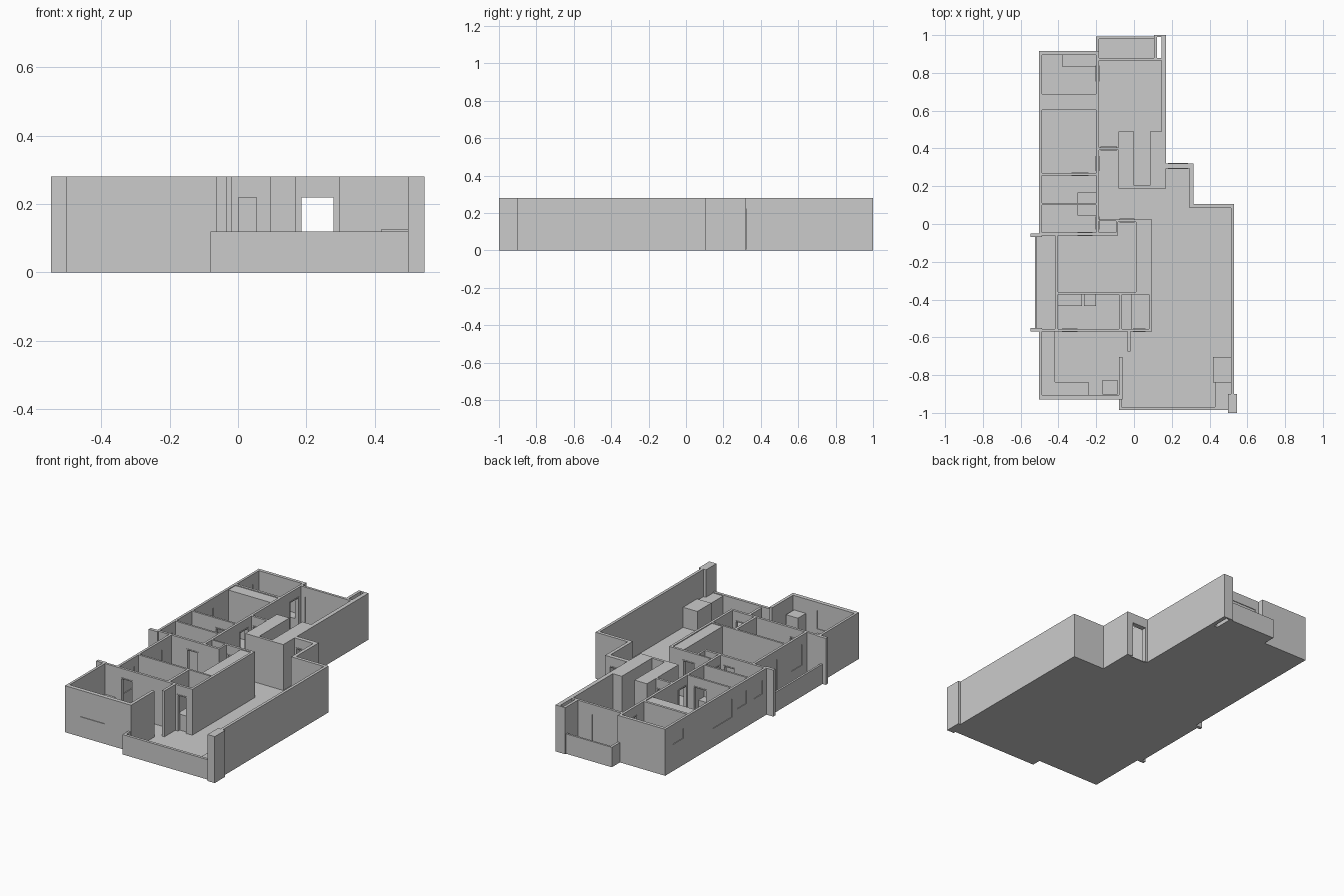
import bpy, bmesh

if "Cube" in bpy.data.objects:
    bpy.data.objects.remove(bpy.data.objects["Cube"])

H = 0.28      # wall height
F = 0.004     # floor thickness
D = 0.225     # door head height
L = 0.12      # parapet height


def add_boxes(name, boxes):
    """One object made of axis-aligned boxes (x0, x1, y0, y1, z0, z1)."""
    bm = bmesh.new()
    for x0, x1, y0, y1, z0, z1 in boxes:
        vs = bmesh.ops.create_cube(bm, size=1)["verts"]
        for v in vs:
            v.co.x = x1 if v.co.x > 0 else x0
            v.co.y = y1 if v.co.y > 0 else y0
            v.co.z = z1 if v.co.z > 0 else z0
    me = bpy.data.meshes.new(name)
    bm.to_mesh(me)
    bm.free()
    ob = bpy.data.objects.new(name, me)
    bpy.context.collection.objects.link(ob)
    return ob


def wall(name, x0, x1, y0, y1, openings=(), top=H):
    """Straight wall; openings (start, end, sill, head, paned) run along its length."""
    along_x = (x1 - x0) > (y1 - y0)
    boxes, panes, jambs = [], [], []

    def piece(a, b, z0, z1, inset=0.0):
        if along_x:
            return (a, b, y0 + inset, y1 - inset, z0, z1)
        return (x0 + inset, x1 - inset, a, b, z0, z1)

    pos, end = (x0, x1) if along_x else (y0, y1)
    for a, b, sill, head, paned in sorted(openings):
        boxes.append(piece(pos, a, 0, top))
        boxes.append(piece(a, b, head, top))
        if sill > 0:
            boxes.append(piece(a, b, 0, sill))
        if paned:
            panes.append(piece(a, b, max(sill, F), head, 0.004))
        else:
            for s, e in ((a, a + .006), (b - .006, b)):
                jambs.append(piece(s, e, F, head, -0.003))
            jambs.append(piece(a + .006, b - .006, head - .006, head, -0.003))
        pos = b
    boxes.append(piece(pos, end, 0, top))
    add_boxes(name, boxes)
    if panes:
        add_boxes(name + "_pane", panes)
    if jambs:
        add_boxes(name + "_door_frame", jambs)


def door(a, b):
    return (a, b, 0, D, False)


def window(a, b, sill=0.12, head=0.23):
    return (a, b, sill, head, True)


# floor slab from the plan outline
outline = [(-.49, -.92), (-.07, -.92), (-.07, -.975), (.52, -.975), (.52, .09), (.305, .09),
           (.305, .31), (.155, .31), (.155, .88), (.11, .88), (.11, .985), (-.19, .985),
           (-.19, .9), (-.49, .9), (-.49, -.055), (-.52, -.055), (-.52, -.56), (-.49, -.56)]
bm = bmesh.new()
face = bm.faces.new([bm.verts.new((x, y, 0)) for x, y in outline])
ext = bmesh.ops.extrude_face_region(bm, geom=[face])["geom"]
bmesh.ops.translate(bm, vec=(0, 0, F), verts=[g for g in ext if isinstance(g, bmesh.types.BMVert)])
bmesh.ops.recalc_face_normals(bm, faces=bm.faces)
me = bpy.data.meshes.new("floor")
bm.to_mesh(me)
bm.free()
bpy.context.collection.objects.link(bpy.data.objects.new("floor", me))

# outer walls, left wing at the back
wall("back_left_wall", -.502, -.185, .895, .915)
wall("left_wall", -.502, -.487, -.05, .895,
     [window(.74, .84, .16, .22), window(.28, .46, .11, .22),
      window(.14, .225, .14, .22), window(-.01, .07, .14, .22)])
# outer walls on the right, stepping outwards
wall("back_balcony_wall", -.185, .145, .865, .88, [(-.16, .01, 0, .22, True)])
wall("back_right_wall", .145, .17, .32, 1.0)
wall("entry_wall", .145, .315, .295, .32, [door(.18, .285)])
wall("entry_side_wall", .295, .315, .105, .295)
wall("living_back_wall", .295, .53, .085, .105)
wall("living_right_wall", .513, .53, -.9, .085)
wall("front_column", .497, .545, -1.0, -.9)
# hollow shaft beside the back balcony
add_boxes("balcony_shaft", [(.105, .122, .88, 1.0, 0, H), (.122, .145, .99, 1.0, 0, H)])
# front left room
wall("front_wall", -.502, -.062, -.93, -.905, [window(-.4, -.24)])
wall("front_left_wall", -.502, -.487, -.905, -.555)
wall("front_room_right_wall", -.08, -.062, -.905, -.705)
# low balcony parapets
wall("front_parapet", -.08, .5, -.985, -.968, top=L)
wall("front_parapet_return", -.08, -.066, -.968, -.93, top=L)
wall("back_parapet", -.2, .105, .98, .992, top=L)
wall("back_parapet_return", -.2, -.185, .915, .98, top=L)
wall("left_parapet", -.525, -.513, -.55, -.065, top=L)
# left balcony fins and wall
wall("balcony_fin_back", -.547, -.487, -.07, -.05)
wall("balcony_fin_front", -.547, -.487, -.57, -.55)
wall("left_balcony_wall", -.417, -.402, -.555, -.06,
     [(-.27, -.15, 0, D, True), (-.51, -.41, .1, D, True)])

# partitions across the left wing
wall("partition_a", -.487, -.2, .672, .687)
wall("partition_b", -.487, -.2, .258, .27, [door(-.33, -.24)])
wall("partition_c", -.487, -.2, .1, .112)
wall("partition_d", -.487, -.085, -.06, -.045, [door(-.3, -.22)])
wall("corridor_wall", -.2, -.185, -.045, .895,
     [door(-.03, .04), door(.28, .36), door(.755, .84)])
wall("corridor_cross_wall", -.185, -.083, .392, .406, [door(-.178, -.09)])
# wardrobe recess at the centre
wall("recess_left_wall", -.083, -.069, .2, .49)
wall("recess_front_wall", -.083, .17, .188, .204)
wall("recess_right_wall", .155, .17, .204, .32)
# central rooms
wall("corridor_end_side", -.096, -.084, -.045, .025)
wall("corridor_end_wall", -.185, -.096, .015, .025)
wall("central_back_wall", -.084, .095, .01, .025, [door(-.078, .003)])
wall("central_right_wall", .08, .095, -.57, .01)
wall("central_cross_wall", -.402, .08, -.373, -.361)
wall("bath_divider", -.08, -.064, -.555, -.373)
wall("central_front_wall", -.487, .08, -.57, -.555, [door(-.38, -.3), door(-.005, .06)])
wall("hall_stub", -.034, -.018, -.675, -.57)

# full height wardrobes
add_boxes("wardrobe_centre", [(.01, .08, -.361, .01, F, .275)])
add_boxes("wardrobe_left_wing", [(-.487, -.2, .603, .672, F, .275)])
add_boxes("recess_wardrobes", [(-.069, .0, .204, .49, F, H), (.085, .155, .204, .49, F, H)])
# kitchen counter and refrigerator in the front left room
add_boxes("kitchen_counter", [(-.487, -.418, -.905, -.57, F, .095),
                              (-.418, -.242, -.905, -.836, F, .095)])
add_boxes("refrigerator", [(-.168, -.088, -.902, -.826, F, .195)])
# living room cabinets
add_boxes("living_cabinets", [(.418, .513, -.838, -.705, F, .125),
                              (.43, .513, -.968, -.838, F, .115)])
# bathroom counters
add_boxes("bath_counters", [(-.38, -.2, .835, .895, F, .09),
                            (-.3, -.2, .112, .168, F, .09),
                            (-.3, -.2, .045, .1, F, .09),
                            (-.402, -.275, -.435, -.373, F, .09),
                            (-.264, -.2, -.435, -.373, F, .09),
                            (-.016, .08, -.555, -.373, F, .1)])
